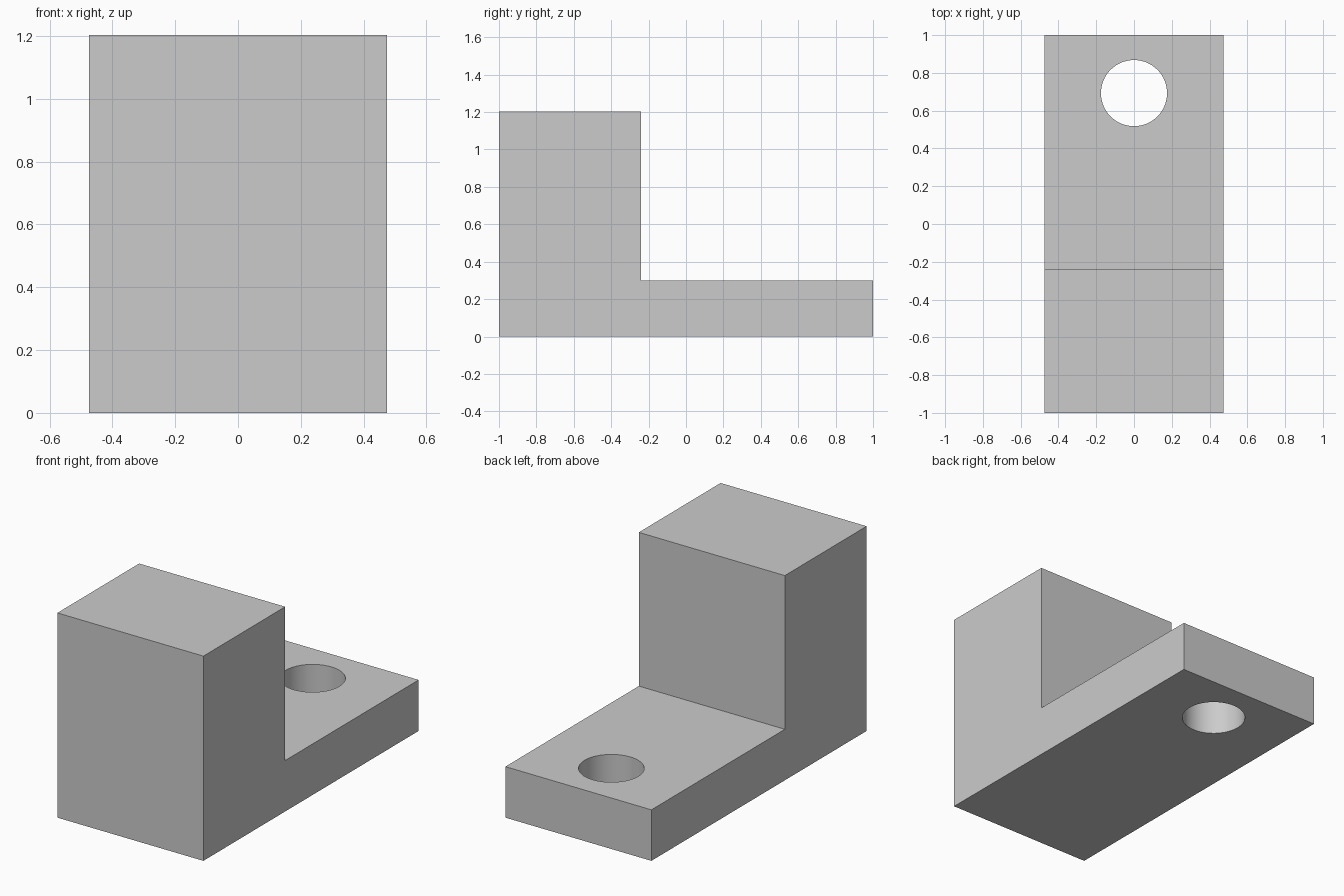
import bpy
import bmesh
from mathutils import Vector

cube = bpy.data.objects.get("Cube")
if cube:
    bpy.data.objects.remove(cube, do_unlink=True)

HALF_WIDTH = 0.475
HOLE_Y, HOLE_RADIUS = 0.693, 0.175

# Plain grey material
grey = bpy.data.materials.new("plain_grey")
grey.use_nodes = True
colour = (0.6, 0.6, 0.6, 1)
grey.diffuse_color = colour
grey.node_tree.nodes["Principled BSDF"].inputs["Base Color"].default_value = colour


def add_object(name, bm):
    bmesh.ops.recalc_face_normals(bm, faces=bm.faces)
    mesh = bpy.data.meshes.new(name)
    bm.to_mesh(mesh)
    bm.free()
    mesh.materials.append(grey)
    obj = bpy.data.objects.new(name, mesh)
    bpy.context.collection.objects.link(obj)
    return obj


# L-shaped bracket: side profile (y, z) extruded across the width
profile = [(-1, 0), (1, 0), (1, 0.3), (-0.24, 0.3), (-0.24, 1.204), (-1, 1.204)]
bm = bmesh.new()
side = bm.faces.new([bm.verts.new((-HALF_WIDTH, y, z)) for y, z in profile])
extruded = bmesh.ops.extrude_face_region(bm, geom=[side])["geom"]
bmesh.ops.translate(bm, vec=Vector((2 * HALF_WIDTH, 0, 0)),
                    verts=[v for v in extruded if isinstance(v, bmesh.types.BMVert)])
bracket = add_object("bracket", bm)

# Round bolt hole through the foot
bm = bmesh.new()
bmesh.ops.create_cone(bm, cap_ends=True, segments=64, radius1=HOLE_RADIUS,
                      radius2=HOLE_RADIUS, depth=1)
bmesh.ops.translate(bm, vec=Vector((0, HOLE_Y, 0.15)), verts=bm.verts)
cutter = add_object("hole_cutter", bm)
cutter.hide_render = True

cut = bracket.modifiers.new("bolt_hole", 'BOOLEAN')
cut.operation = 'DIFFERENCE'
cut.solver = 'EXACT'
cut.object = cutter

# Apply the cut, remove the cutter and smooth the hole wall
bpy.ops.object.select_all(action='DESELECT')
bracket.select_set(True)
bpy.context.view_layer.objects.active = bracket
bpy.ops.object.modifier_apply(modifier=cut.name)
bpy.data.objects.remove(cutter, do_unlink=True)
bpy.ops.object.shade_smooth_by_angle()
